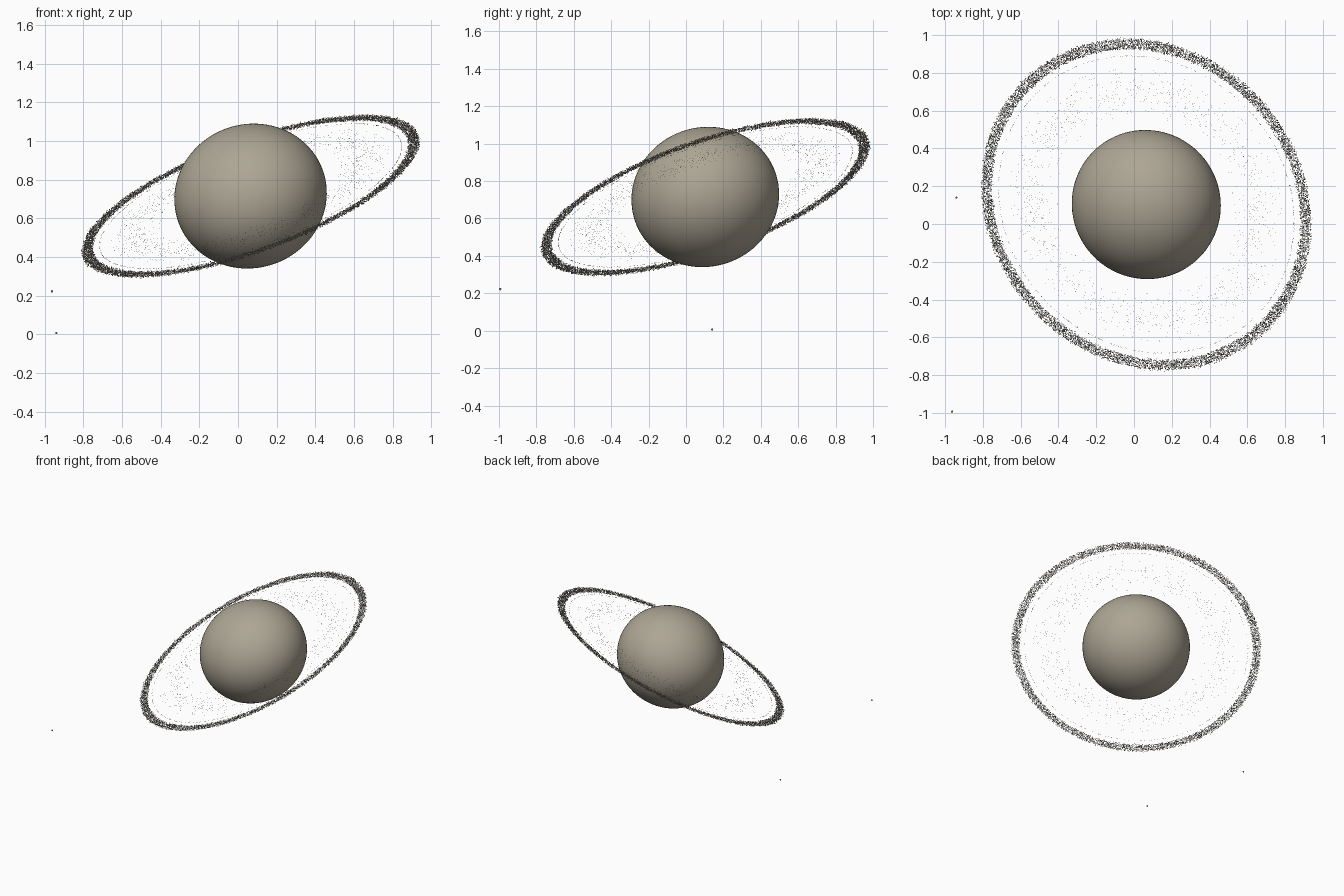
import bpy, math, random
from mathutils import Vector

if "Cube" in bpy.data.objects:
    bpy.data.objects.remove(bpy.data.objects["Cube"])

random.seed(7)
CENTRE = Vector((0.065, 0.103, 0.715))
AXIS = Vector((-0.328, -0.313, 0.891)).normalized()
TILT = Vector((0, 0, 1)).rotation_difference(AXIS)


def material(name, rgb):
    m = bpy.data.materials.new(name)
    m.diffuse_color = (*rgb, 1)
    m.use_nodes = True
    m.node_tree.nodes["Principled BSDF"].inputs["Base Color"].default_value = m.diffuse_color
    return m


STONE = material("pale_tan", (0.42, 0.38, 0.30))
ROCK = material("ring_rock", (0.36, 0.33, 0.27))


def ball(name, centre, radius, mat, segs=96, rings=48):
    bpy.ops.mesh.primitive_uv_sphere_add(segments=segs, ring_count=rings, radius=radius, location=centre)
    ob = bpy.context.object
    ob.name = name
    ob.data.materials.append(mat)
    bpy.ops.object.shade_smooth()
    return ob


# Slightly flattened, tilted planet
planet = ball("planet", CENTRE, 0.3975, STONE)
planet.scale.z = 0.928
planet.rotation_mode = 'QUATERNION'
planet.rotation_quaternion = TILT

# Two tiny moons
ball("outer_moon", (-0.963, -0.993, 0.222), 0.006, ROCK, 16, 8)
ball("low_moon", (-0.94, 0.14, 0.006), 0.0055, ROCK, 16, 8)

DIRS = [Vector(d) for d in ((1, 0, 0), (0, 1, 0), (-1, 0, 0), (0, -1, 0), (0, 0, 1), (0, 0, -1))]
FACES = [(0, 1, 4), (1, 2, 4), (2, 3, 4), (3, 0, 4), (1, 0, 5), (2, 1, 5), (3, 2, 5), (0, 3, 5)]


def ring(name, count, radius_rule, size, spread):
    """Ring of loose eight-sided rocks lying in the tilted plane."""
    verts, faces = [], []
    for _ in range(count):
        a, r = random.uniform(0, math.tau), radius_rule()
        p = Vector((r * math.cos(a), r * math.sin(a), random.gauss(0, spread)))
        s, turn = random.uniform(*size), random.uniform(0, math.tau)
        c, k = math.cos(turn), math.sin(turn)
        n = len(verts)
        for d in DIRS:
            q = Vector((d.x * c - d.y * k, d.x * k + d.y * c, d.z)) * s
            verts.append(p + q)
        faces += [tuple(n + i for i in f) for f in FACES]
    me = bpy.data.meshes.new(name)
    me.from_pydata(verts, [], faces)
    me.materials.append(ROCK)
    ob = bpy.data.objects.new(name, me)
    bpy.context.collection.objects.link(ob)
    ob.location = CENTRE
    ob.rotation_mode = 'QUATERNION'
    ob.rotation_quaternion = TILT


# Dense outer band with stray rocks, thin middle line, sparse inner band
ring("outer_ring", 14000, lambda: random.uniform(0.866, 0.922) + random.gauss(0, 0.004), (0.002, 0.0035), 0.003)
ring("middle_ring", 700, lambda: random.gauss(0.828, 0.001), (0.0012, 0.002), 0.001)
ring("inner_ring", 1800, lambda: min(0.76, max(0.5, random.gauss(0.64, 0.065))), (0.0012, 0.002), 0.002)
